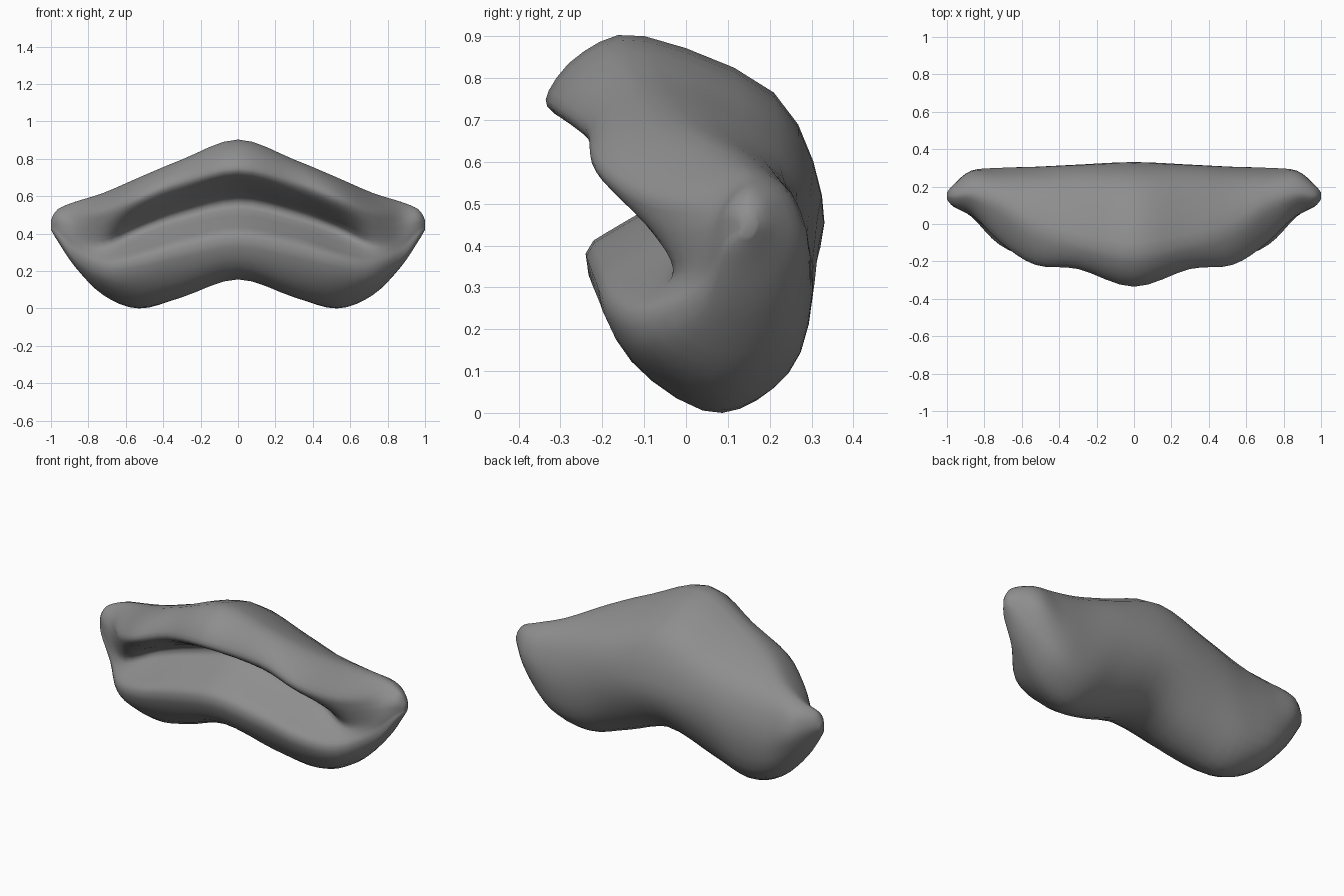
import bpy, bmesh
from mathutils import Vector

if "Cube" in bpy.data.objects:
    bpy.data.objects.remove(bpy.data.objects["Cube"])

# Cross-sections (y, z): crest, upper lip, groove, lower lip, underside, back
S0 = [(-.10, .90), (-.245, .863), (-.328, .77), (-.315, .715), (-.18, .655), (.01, .565), (-.14, .46),
      (-.24, .38), (-.17, .22), (0, .155), (.17, .19), (.30, .34), (.325, .52), (.21, .765)]
S1 = [(-.05, .79), (-.17, .77), (-.235, .70), (-.225, .645), (-.13, .585), (.01, .50), (-.12, .405),
      (-.22, .325), (-.14, .15), (.01, .06), (.17, .10), (.285, .26), (.315, .47), (.22, .67)]
S2 = [(.02, .695), (-.12, .675), (-.21, .61), (-.20, .555), (-.10, .49), (.02, .42), (-.10, .33),
      (-.19, .265), (-.125, .12), (.04, .005), (.17, .03), (.275, .15), (.305, .38), (.225, .59)]
S3 = [(.13, .615), (.02, .595), (-.085, .53), (-.085, .47), (-.06, .41), (-.03, .34), (-.06, .29),
      (-.11, .235), (-.08, .15), (.06, .077), (.17, .085), (.27, .17), (.30, .36), (.24, .54)]
S4 = [(.17, .57), (.115, .55), (.07, .505), (.05, .46), (.045, .42), (.045, .37), (.045, .33),
      (.04, .29), (.05, .25), (.10, .222), (.17, .23), (.235, .28), (.285, .40), (.25, .52)]


def shrink(sec, s):
    return [(.15 + (y - .16) * s, .447 + (z - .40) * s) for y, z in sec]


def spline(a, b, c, d, t):
    return 0.5 * (2 * b + (c - a) * t + (2 * a - 5 * b + 4 * c - d) * t * t
                  + (3 * b - a - 3 * c + d) * t ** 3)


def smooth(pts, steps, closed):
    n, out = len(pts), []
    for i in range(n if closed else n - 1):
        ids = [(i + k) % n if closed else min(max(i + k, 0), n - 1) for k in (-1, 0, 1, 2)]
        out += [spline(*[pts[j] for j in ids], s / steps) for s in range(steps)]
    return out if closed else out + [pts[-1]]


# Rounded tips close the half, which is mirrored to the other side
half = [(0, S0), (.30, S1), (.53, S2), (.72, S3), (.87, S4),
        (.965, shrink(S4, .48)), (1.0, shrink(S4, .15))]
stations = [(-x, s) for x, s in half[:0:-1]] + half
rails = [smooth([Vector((x, *s[k])) for x, s in stations], 4, False) for k in range(len(S0))]
rings = [smooth([r[i] for r in rails], 3, True) for i in range(len(rails[0]))]

# Skin the rings into one closed body
bm = bmesh.new()
vs = [[bm.verts.new(p) for p in ring] for ring in rings]
n = len(vs[0])
for a, b in zip(vs, vs[1:]):
    for k in range(n):
        bm.faces.new((a[k], a[(k + 1) % n], b[(k + 1) % n], b[k]))
bm.faces.new(vs[0])
bm.faces.new(vs[-1][::-1])
bmesh.ops.recalc_face_normals(bm, faces=bm.faces)
low = min(v.co.z for v in bm.verts)
bmesh.ops.translate(bm, verts=bm.verts, vec=(0, 0, -low))
for f in bm.faces:
    f.smooth = True
mesh = bpy.data.meshes.new("lips_body")
bm.to_mesh(mesh)
bm.free()

# Dark grey surface
mat = bpy.data.materials.new("dark_grey")
mat.diffuse_color = (.27, .27, .27, 1)
mat.use_nodes = True
mat.node_tree.nodes["Principled BSDF"].inputs["Base Color"].default_value = mat.diffuse_color
mesh.materials.append(mat)
bpy.context.collection.objects.link(bpy.data.objects.new("lips_body", mesh))
